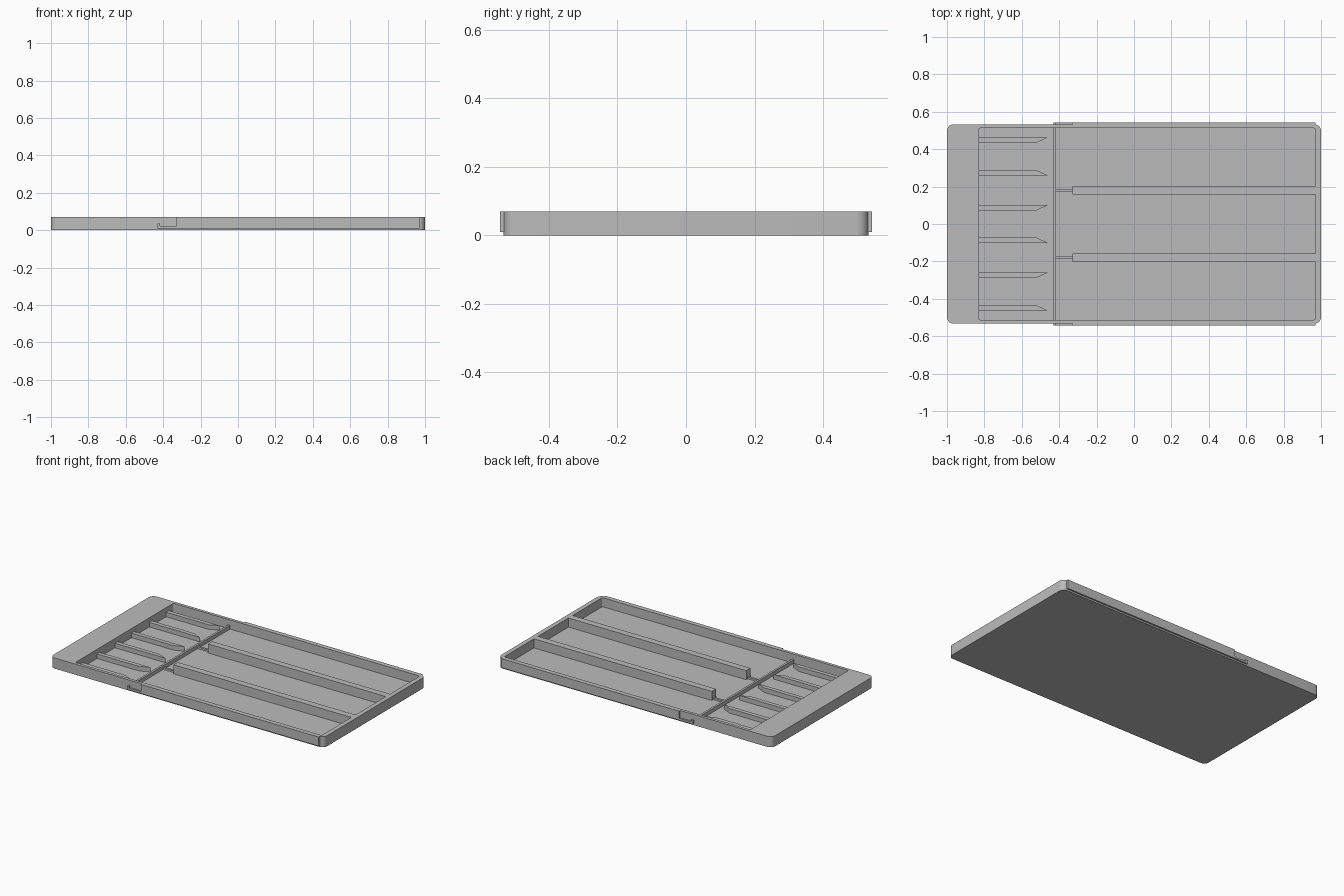
import bpy
import bmesh
import math

cube = bpy.data.objects.get("Cube")
if cube:
    bpy.data.objects.remove(cube, do_unlink=True)

TOP, FLOOR, LIP = 0.07, 0.01, 0.01
BODY_Y, OUTER_Y = 0.532, 0.543
BAR_X, BAR_END, ARM_END, WALL_X = -0.43, -0.416, -0.33, 0.97

grey = bpy.data.materials.new("tray grey")
grey.use_nodes = True
COLOUR = (0.5, 0.5, 0.5, 1)
grey.diffuse_color = COLOUR
grey.node_tree.nodes["Principled BSDF"].inputs["Base Color"].default_value = COLOUR


def finish(name, bm, smooth=False):
    bmesh.ops.recalc_face_normals(bm, faces=bm.faces)
    mesh = bpy.data.meshes.new(name)
    bm.to_mesh(mesh)
    bm.free()
    mesh.materials.append(grey)
    obj = bpy.data.objects.new(name, mesh)
    bpy.context.collection.objects.link(obj)
    if smooth:
        bpy.ops.object.select_all(action="DESELECT")
        obj.select_set(True)
        bpy.context.view_layer.objects.active = obj
        bpy.ops.object.shade_smooth_by_angle(angle=math.radians(30))


def rounded_loop(bm, x0, x1, y, radius, z, steps=6):
    """Rounded rectangle, symmetric in y."""
    verts = []
    corners = [(x1, 1, 1), (x0, -1, 1), (x0, -1, -1), (x1, 1, -1)]
    for quarter, (x, sx, sy) in enumerate(corners):
        for i in range(steps + 1):
            a = (quarter + i / steps) * math.pi / 2
            verts.append(bm.verts.new((x - sx * radius + radius * math.cos(a),
                                       sy * (y - radius) + radius * math.sin(a), z)))
    return verts


def prism(name, points, low, high, axis):
    """Extrude a profile along y (points are x, z) or z (points are x, y)."""
    bm = bmesh.new()
    loops = []
    for d in (low, high):
        loops.append([bm.verts.new((a, d, b) if axis == "y" else (a, b, d))
                      for a, b in points])
    for loop in loops:
        bm.faces.new(loop)
    for i in range(len(points)):
        j = (i + 1) % len(points)
        bm.faces.new((loops[0][i], loops[0][j], loops[1][j], loops[1][i]))
    finish(name, bm)


def box(name, x0, x1, y0, y1, z0, z1):
    prism(name, [(x0, y0), (x1, y0), (x1, y1), (x0, y1)], z0, z1, "z")


# Tray body: outer shell, rim, inner walls and floor in one skin
bm = bmesh.new()
rings = [rounded_loop(bm, -1, 1, BODY_Y, 0.035, 0),
         rounded_loop(bm, -1, 1, BODY_Y, 0.035, TOP),
         rounded_loop(bm, -0.83, WALL_X, 0.512, 0.008, TOP),
         rounded_loop(bm, -0.83, WALL_X, 0.512, 0.008, FLOOR)]
for a, b in zip(rings, rings[1:]):
    for i in range(len(a)):
        j = (i + 1) % len(a)
        bm.faces.new((a[i], a[j], b[j], b[i]))
bm.faces.new(rings[0])
bm.faces.new(rings[-1])
finish("tray_body", bm, smooth=True)

# Side plates, each with a low arm reaching to the cross bar
plate = [(BAR_X, LIP), (WALL_X, LIP), (WALL_X, TOP), (ARM_END, TOP),
         (ARM_END, 0.022), (BAR_END, 0.022), (BAR_END, 0.035), (BAR_X, 0.035)]
for side, s in (("left", 1), ("right", -1)):
    prism(side + "_side_plate", plate, s * (BODY_Y - 0.003), s * OUTER_Y, "y")

# Cross bar
box("cross_bar", BAR_X, BAR_END, -0.53, 0.53, FLOOR - 0.003, 0.035)

# Long dividers with narrow arms joining the cross bar
for side, s in (("left", 1), ("right", -1)):
    y = s * 0.18
    box(side + "_divider", ARM_END, WALL_X + 0.005, y - 0.022, y + 0.022,
        FLOOR - 0.003, TOP)
    box(side + "_divider_arm", BAR_END - 0.005, ARM_END + 0.005, y - 0.007, y + 0.007,
        FLOOR - 0.003, 0.022)

# Short guide fins, bevelled in pairs towards each other
for n, (y, tip) in enumerate([(0.449, 1), (0.273, -1), (0.087, 1),
                              (-0.087, -1), (-0.273, 1), (-0.449, -1)], 1):
    h = 0.014 * tip
    fin = [(-0.835, y - h), (-0.52, y - h), (-0.46, y + h), (-0.835, y + h)]
    prism(f"guide_fin_{n}", fin, FLOOR - 0.003, 0.04, "z")
